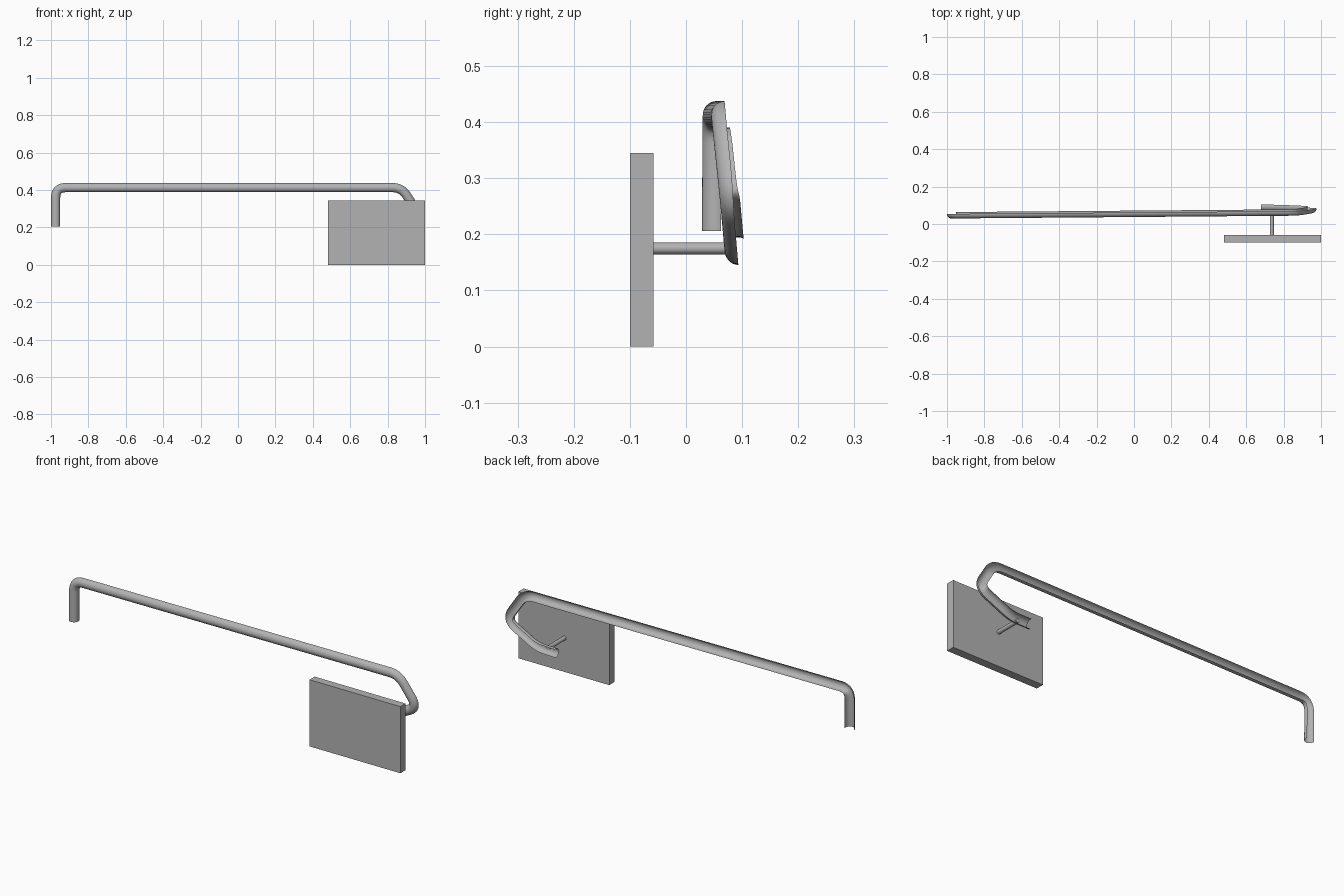
import bpy, bmesh
from math import sin, cos, pi
from mathutils import Vector

cube = bpy.data.objects.get("Cube")
if cube:
    bpy.data.objects.remove(cube)

grey = bpy.data.materials.new("satin_grey")
grey.use_nodes = True
colour = (0.45, 0.45, 0.45, 1)
grey.diffuse_color = colour
grey.node_tree.nodes["Principled BSDF"].inputs["Base Color"].default_value = colour


def finish(bm, name, smooth=False):
    mesh = bpy.data.meshes.new(name)
    bm.to_mesh(mesh)
    bm.free()
    mesh.materials.append(grey)
    obj = bpy.data.objects.new(name, mesh)
    bpy.context.collection.objects.link(obj)
    if smooth:
        for poly in mesh.polygons:
            poly.use_smooth = True
    return obj


def rounded_path(corners, cuts, steps=10):
    """Replace each inner corner by a smooth bend starting at the given cut length."""
    pts = [corners[0]]
    for before, corner, after, cut in zip(corners, corners[1:], corners[2:], cuts):
        a = corner + (before - corner).normalized() * cut
        b = corner + (after - corner).normalized() * cut
        for i in range(steps + 1):
            t = i / steps
            pts.append(a * (1 - t) ** 2 + corner * 2 * t * (1 - t) + b * t * t)
    return pts + [corners[-1]]


# Open half-round rail, hooked at one end and looped back at the other
corners = [Vector(p) for p in (
    (-0.975, 0.053, 0.206), (-0.975, 0.054, 0.413), (0.875, 0.069, 0.413),
    (0.972, 0.085, 0.262), (0.79, 0.093, 0.172), (0.68, 0.094, 0.17))]
path = rounded_path(corners, (0.055, 0.05, 0.06, 0.04))
radius, sides = 0.0245, 18
bm = bmesh.new()
rings = []
for i, p in enumerate(path):
    t = path[min(i + 1, len(path) - 1)] - path[max(i - 1, 0)]
    if 0 < i < len(path) - 1:
        t = (path[i + 1] - p).normalized() + (p - path[i - 1]).normalized()
    outward = Vector((-t.z, 0, t.x)).normalized()
    ring = []
    for k in range(sides + 1):
        angle = (pi + 0.4) * k / sides
        offset = outward * cos(angle) - Vector((0, 1, 0)) * sin(angle)
        ring.append(bm.verts.new(p + offset * radius))
    rings.append(ring)
for r0, r1 in zip(rings, rings[1:]):
    for k in range(sides):
        bm.faces.new((r0[k], r0[k + 1], r1[k + 1], r1[k]))
bmesh.ops.recalc_face_normals(bm, faces=bm.faces)
# Outer side of the shell faces the front
if sum(f.normal.y * f.calc_area() for f in bm.faces) > 0:
    bmesh.ops.reverse_faces(bm, faces=bm.faces)
finish(bm, "rail", True)

# Flat plate
bm = bmesh.new()
bmesh.ops.create_cube(bm, size=1)
bmesh.ops.scale(bm, vec=(0.52, 0.042, 0.345), verts=bm.verts)
bmesh.ops.translate(bm, vec=(0.74, -0.079, 0.1725), verts=bm.verts)
finish(bm, "plate")

# Round pin joining plate and rail
bpy.ops.mesh.primitive_cylinder_add(vertices=24, radius=0.0105, depth=0.134,
                                    location=(0.737, 0.008, 0.175),
                                    rotation=(pi / 2, 0, 0))
pin = bpy.context.object
pin.name = "pin"
pin.data.materials.append(grey)
bpy.ops.object.shade_smooth_by_angle()
